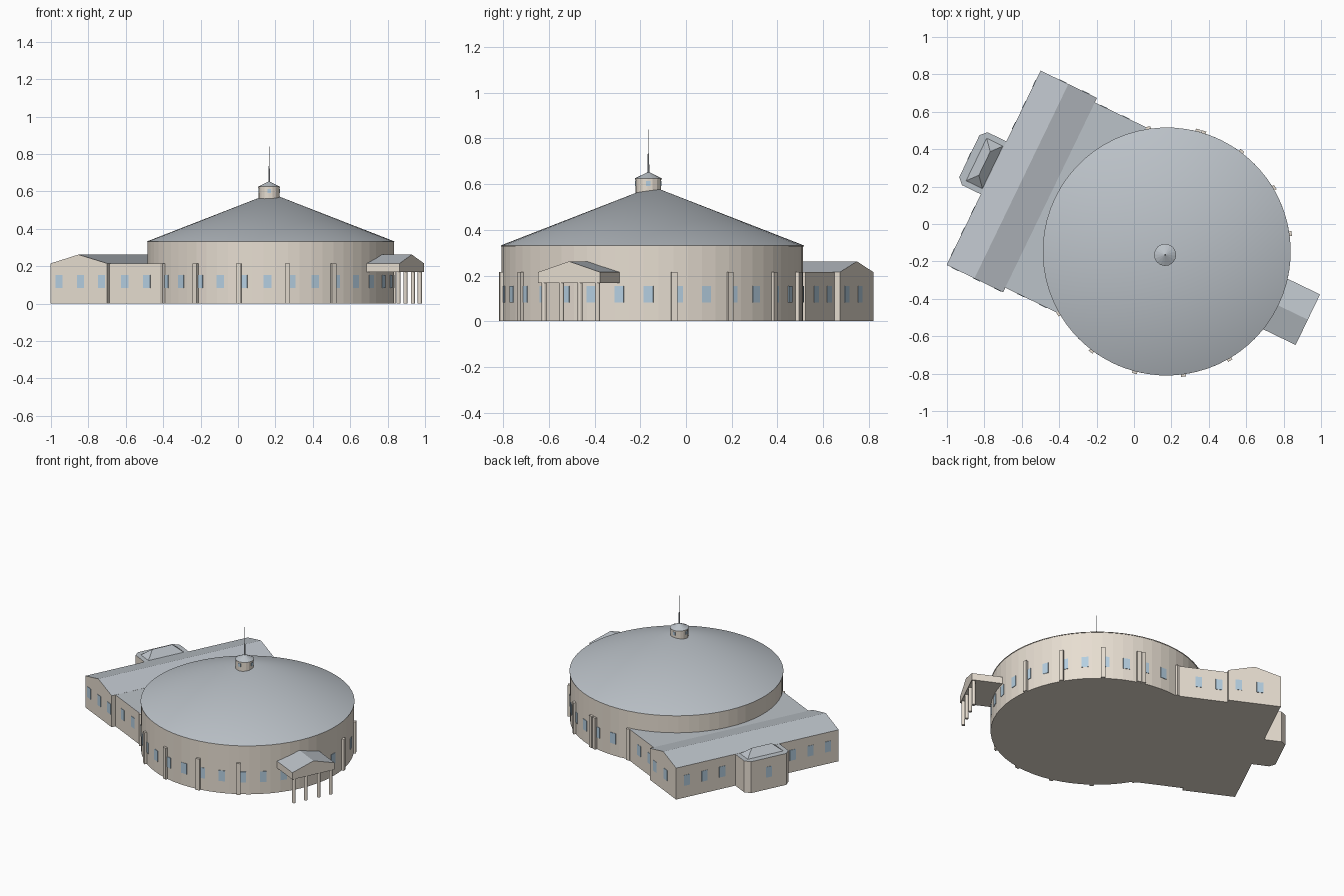
import bpy, bmesh, math
from mathutils import Matrix, Vector

if "Cube" in bpy.data.objects:
    bpy.data.objects.remove(bpy.data.objects["Cube"])

# Site frame: origin at the drum centre, local x points to the porch
SITE = Matrix.Translation((0.175, -0.147, 0)) @ Matrix.Rotation(math.radians(-25.8), 4, 'Z')


def material(name, rgb):
    m = bpy.data.materials.new(name)
    m.diffuse_color = (*rgb, 1)
    m.use_nodes = True
    m.node_tree.nodes["Principled BSDF"].inputs["Base Color"].default_value = m.diffuse_color
    return m


WALL = material("wall_stone", (0.80, 0.73, 0.64))
ROOF = material("roof_slate", (0.50, 0.54, 0.58))
GLASS = material("window_glass", (0.46, 0.62, 0.75))


def finish(name, bm, mats=(WALL, ROOF)):
    """Upward faces take the second material."""
    bmesh.ops.recalc_face_normals(bm, faces=bm.faces)
    bm.normal_update()
    for f in bm.faces:
        f.material_index = 1 if len(mats) > 1 and f.normal.z > 0.3 else 0
    me = bpy.data.meshes.new(name)
    bm.to_mesh(me)
    bm.free()
    for m in mats:
        me.materials.append(m)
    ob = bpy.data.objects.new(name, me)
    ob.matrix_world = SITE
    bpy.context.collection.objects.link(ob)
    return ob


def prism(name, profile, axis, lo, hi):
    """Extrude a closed profile along one local axis."""
    place = {'x': lambda a, b, c: (c, a, b),
             'y': lambda a, b, c: (a, c, b),
             'z': lambda a, b, c: (a, b, c)}[axis]
    bm = bmesh.new()
    ends = [[bm.verts.new(place(a, b, c)) for a, b in profile] for c in (lo, hi)]
    n = len(profile)
    for e in ends:
        bm.faces.new(e)
    for i in range(n):
        j = (i + 1) % n
        bm.faces.new((ends[0][i], ends[0][j], ends[1][j], ends[1][i]))
    return finish(name, bm)


def lathe(name, profile, n, y=0.0, mats=(WALL, ROOF), x=0.0):
    """Revolve (radius, z) rings, radius 0 makes a point."""
    bm = bmesh.new()
    rings = [[bm.verts.new((x + r * math.cos(2 * math.pi * i / n),
                            y + r * math.sin(2 * math.pi * i / n), z))
              for i in range(n)] for r, z in profile]
    for a, b in zip(rings, rings[1:]):
        for i in range(n):
            j = (i + 1) % n
            bm.faces.new((a[i], a[j], b[j], b[i]))
    for e in (rings[0], rings[-1]):
        bm.faces.new(e)
    bmesh.ops.remove_doubles(bm, verts=bm.verts, dist=1e-5)
    return finish(name, bm, mats)


def boxes(name, places, size, mats):
    """Boxes given by (x, y, z, turn in degrees), size is depth, width, height."""
    bm = bmesh.new()
    for x, y, z, turn in places:
        m = (Matrix.Translation((x, y, z)) @ Matrix.Rotation(math.radians(turn), 4, 'Z')
             @ Matrix.Diagonal((*size, 1)))
        bmesh.ops.create_cube(bm, size=1, matrix=m)
    return finish(name, bm, mats)


def around(angles, r, z, y=0.0):
    return [(r * math.cos(math.radians(a)), y + r * math.sin(math.radians(a)), z, a)
            for a in angles]


# Round hall and conical roof
lathe("round_hall_wall", [(0.66, 0), (0.66, 0.33)], 64)
roof = lathe("round_hall_roof", [(0.663, 0.328), (0.663, 0.332), (0.0, 0.590)], 64)
for p in roof.data.polygons:
    p.use_smooth = p.normal.z > 0.3

# Lantern with cap and spire
LY = -0.02
lathe("lantern_wall", [(0.056, 0.54), (0.056, 0.622)], 16, LY)
lathe("lantern_cap", [(0.059, 0.620), (0.059, 0.625), (0.0, 0.654)], 16, LY)
lathe("spire", [(0.005, 0.64), (0.004, 0.72), (0.0015, 0.74), (0.001, 0.84)], 8, LY, (ROOF,))
boxes("lantern_windows", around([25.8 + 90 * k for k in range(4)], 0.0555, 0.602, LY),
      (0.004, 0.018, 0.022), (GLASS,))

# Pilasters, mirrored about the main axis, one of them doubled
pil = [s * a for a in (34, 56.5, 79, 101.3, 124.3) for s in (1, -1)] + [98.6]
boxes("pilasters", around(pil, 0.66, 0.1075), (0.03, 0.026, 0.215), (WALL,))

# Rear wing with gable roof and the flat link to the hall
gable = [(-1.028, 0), (-0.693, 0), (-0.693, 0.215), (-0.863, 0.262), (-1.028, 0.215)]
prism("rear_wing", gable, 'y', -0.577, 0.577)
prism("link_block", [(-0.75, -0.55), (-0.3, -0.55), (-0.3, 0.55), (-0.75, 0.55)],
      'z', 0, 0.2145)

# Rear bay with chamfered corners and a small hipped roof
prism("rear_bay", [(-1.0, -0.157), (-1.14, -0.157), (-1.172, -0.125),
                   (-1.172, 0.125), (-1.14, 0.157), (-1.0, 0.157)], 'z', 0, 0.2145)
bm = bmesh.new()
base = [bm.verts.new(p) for p in ((-1.132, -0.128, 0.213), (-1.032, -0.128, 0.213),
                                  (-1.032, 0.128, 0.213), (-1.132, 0.128, 0.213))]
r0, r1 = (bm.verts.new((-1.082, s * 0.07, 0.26)) for s in (-1, 1))
for f in (base, (base[0], base[1], r0), (base[2], base[3], r1),
          (base[1], base[2], r1, r0), (base[3], base[0], r0, r1)):
    bm.faces.new(f)
finish("bay_hip_roof", bm)

# Entrance porch: gabled canopy on four round columns
prism("porch_canopy", [(-0.15, 0.168), (0.15, 0.168), (0.15, 0.215),
                       (0, 0.262), (-0.15, 0.215)], 'x', 0.6, 0.838)
for i, y in enumerate((-0.13, -0.045, 0.045, 0.13)):
    lathe(f"porch_column_{i + 1}", [(0.011, 0), (0.011, 0.18)], 12, y, (WALL,), 0.822)

# Windows of the hall, wing, link and bay
ZW = 0.118
places = around([11.25 * k + 1.8 for k in range(-11, 11)], 0.66, ZW)
places += [(-1.028, s * v, ZW, 180) for v in (0.5, 0.375, 0.25) for s in (1, -1)]
places += [(u, -0.577, ZW, 90) for u in (-0.978, -0.85, -0.725)]
places += [(u, 0.577, ZW, 90) for u in (-0.76, -0.895)]
places += [(u, -0.55, ZW, 90) for u in (-0.6, -0.47)]
places += [(u, 0.55, ZW, 90) for u in (-0.64, -0.51)]
places += [(-1.172, 0, ZW, 180)]
boxes("windows", places, (0.005, 0.042, 0.072), (GLASS,))
